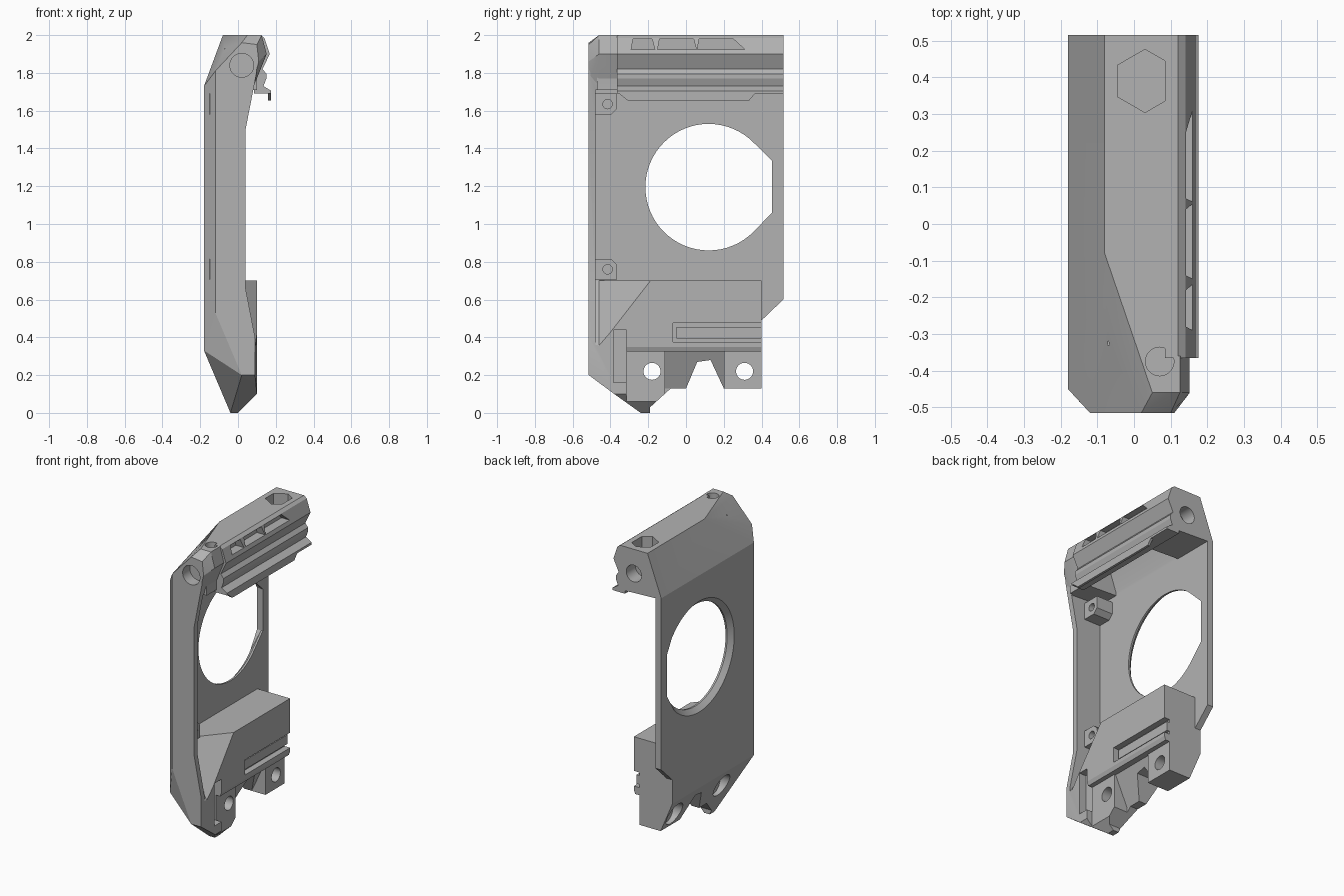
import bpy, bmesh, math
from mathutils import Vector

if "Cube" in bpy.data.objects:
    bpy.data.objects.remove(bpy.data.objects["Cube"], do_unlink=True)

grey = bpy.data.materials.new("plain_grey")
grey.use_nodes = True
grey.diffuse_color = (0.45, 0.45, 0.45, 1)
grey.node_tree.nodes["Principled BSDF"].inputs["Base Color"].default_value = grey.diffuse_color


def finish(name, bm):
    bmesh.ops.recalc_face_normals(bm, faces=bm.faces)
    me = bpy.data.meshes.new(name)
    bm.to_mesh(me)
    bm.free()
    me.materials.append(grey)
    ob = bpy.data.objects.new(name, me)
    bpy.context.collection.objects.link(ob)
    return ob


def hull(name, pts):
    bm = bmesh.new()
    for p in pts:
        bm.verts.new(p)
    res = bmesh.ops.convex_hull(bm, input=bm.verts)
    loose = [v for v in bm.verts if not v.link_faces]
    bmesh.ops.delete(bm, geom=loose, context='VERTS')
    bmesh.ops.dissolve_limit(bm, angle_limit=0.01, verts=bm.verts, edges=bm.edges)
    return finish(name, bm)


def prism(name, axis, prof, a, b):
    """Extrude a profile along one axis; profile coordinates are the other two in order."""
    bm = bmesh.new()
    def place(p):
        c = list(p)
        c.insert(axis, a)
        return c
    face = bm.faces.new([bm.verts.new(place(p)) for p in prof])
    new = bmesh.ops.extrude_face_region(bm, geom=[face])["geom"]
    move = Vector((0, 0, 0))
    move[axis] = b - a
    bmesh.ops.translate(bm, vec=move, verts=[v for v in new if isinstance(v, bmesh.types.BMVert)])
    return finish(name, bm)


def box(name, x, y, z):
    return prism(name, 2, [(x[0], y[0]), (x[1], y[0]), (x[1], y[1]), (x[0], y[1])], *z)


def ring(c, r, n=40, start=0.0, sweep=math.tau):
    return [(c[0] + r * math.cos(start + sweep * i / n),
             c[1] + r * math.sin(start + sweep * i / n)) for i in range(n)]


def cut(target, *cutters):
    for c in cutters:
        mod = target.modifiers.new("cut", 'BOOLEAN')
        mod.operation = 'DIFFERENCE'
        mod.solver = 'EXACT'
        mod.object = c
        bpy.context.view_layer.update()
        dg = bpy.context.evaluated_depsgraph_get()
        me = bpy.data.meshes.new_from_object(target.evaluated_get(dg))
        target.modifiers.clear()
        target.data = me
        bpy.data.objects.remove(c, do_unlink=True)


# Faceted outer body
back = [(-.18, .33), (-.18, 1.73), (-.08, 2), (.10, 2), (.10, .10), (0, 0), (-.04, 0)]
front = [(-.12, .53), (-.12, 1.81), (.02, 1.96), (.10, 1.95), (.09, .2), (.02, .2)]
body = hull("side_shell",
            [(x, .515, z) for x, z in back] + [(x, -.515, z) for x, z in front] +
            [(-.18, -.45, .33), (-.18, -.45, 1.73), (-.08, -.08, 2), (.05, -.46, 2),
             (.10, -.46, 2), (-.04, -.24, 0), (0, -.24, 0), (.10, -.38, .10)])

# Underside outline with the notched feet
cut(body, prism("c", 0, [(-.19, -.1), (-.19, .03), (-.08, .13), (0, .13), (.06, .27), (.13, .28),
                         (.20, .13), (.40, .13), (.40, .49), (.515, .60), (.7, .60), (.7, -.1)], -1, 1))
# Open inside, head cavity and front wall edge
INNER = -.138
cut(body,
    prism("c", 1, [(INNER, .70), (INNER, 1.72), (.3, 1.70), (.3, .70)], -.48, 1),
    prism("c", 1, [(INNER, 1.6), (INNER, 1.74), (-.07, 1.93), (.085, 1.93), (.085, 1.6)], -.33, .24),
    prism("c", 1, [(.04, .66), (.04, 1.5), (.11, 1.86), (.3, 1.86), (.3, .35), (.10, .35)], -.6, -.47),
    box("c", (INNER, 1), (.40, 1), (.3, .8)))
# Slanted front of the lower box
cut(body, hull("c", [(INNER, -.48, .71), (INNER, -.46, .71), (.10, -.18, .71), (.3, .05, .71),
                     (.3, -.48, .71), (.10, -.46, .35), (.3, -.46, .35), (.3, -.48, .35), (.10, -.48, .35)]))
# Recess under the lower box, with sloped middle, notch and side slot
cut(body,
    prism("c", 1, [(.06, -.1), (.06, .325), (.09, .325), (.10, .35), (.3, .35), (.3, -.1)], -.315, 1),
    prism("c", 1, [(.07, .325), (.05, .325), (-.04, .13), (-.04, -.1), (.3, -.1), (.3, .325)], -.11, .20),
    box("c", (.05, 1), (-.385, -.315), (.16, .44)),
    box("c", (.06, 1), (-.07, 1), (.375, .475)))

# Large round opening with a flattened back and an outer bevel
def opening(grow):
    k = 1 + grow / .335
    return ring((.12, 1.195), .335 * k, 48, math.pi / 4, math.pi * 1.5) + \
        [(.357, 1.195 - .237 * k), (.455, 1.06), (.455, 1.335)]
cut(body, prism("c", 0, opening(0), -.5, 0),
    hull("c", [(-.15, y, z) for y, z in opening(0)] + [(-.19, y, z) for y, z in opening(.04)]))

# Foot holes with wide outer countersinks
for y in (-.18, .31):
    cut(body, prism("c", 0, ring((y, .22), .045, 28), -.5, .5),
        prism("c", 0, ring((y, .22), .075, 28), -.5, -.07))
# Head fastener sockets
cut(body,
    prism("c", 1, ring((.02, 1.84), .063), -.6, -.44),
    prism("c", 1, ring((.02, 1.84), .055), .42, .6),
    prism("c", 2, ring((.03, .39), .086, 6, math.pi / 2), 1.92, 2.1),
    prism("c", 2, ring((.07, -.375), .039, 28), 1.95, 2.1))

# Front cap on the outer edge of the head
cap = hull("head_corner", [(x, y, z) for y in (-.46, -.36) for x, z in
                           [(.05, 2), (.125, 2), (.152, 1.9), (.08, 1.72), (.05, 1.75)]] +
           [(.07, -.515, 1.95), (.10, -.515, 1.95), (.11, -.515, 1.86), (.08, -.515, 1.75)])
cut(cap, prism("c", 1, ring((.02, 1.84), .063), -.6, -.44),
    prism("c", 2, ring((.07, -.375), .039, 28), 1.95, 2.1))

# Ridged side rail with three windows
rail = prism("side_rail", 1, [(.085, 2), (.12, 2), (.14, 1.985), (.168, 1.90), (.13, 1.82), (.15, 1.795),
                              (.15, 1.77), (.135, 1.73), (.176, 1.705), (.176, 1.69), (.085, 1.69)], -.365, .515)
for a, b, top in ((-.29, -.165, -.18), (-.15, .055, .04), (.06, .31, .25)):
    cut(rail, prism("c", 0, [(a, 1.925), (b, 1.925), (top, 1.98), (a + .01, 1.98)], .095, .3))

lip = hull("rail_lip", [(x, y, z) for x in (.16, .176) for y, z in
                        [(-.36, 1.695), (.37, 1.695), (.335, 1.655), (-.31, 1.655)]])
bar = box("slot_bar", (.05, .08), (-.05, .40), (.395, .455))

# Screw bosses behind the front wall
bosses = []
for name, z in (("upper_boss", 1.58), ("lower_boss", .705)):
    s = 1 if z > 1 else -1
    mid = z + .055
    prof = [(-.485, mid + .055 * s), (-.365, mid + .055 * s), (-.365, mid - .025 * s),
            (-.395, mid - .055 * s), (-.485, mid - .055 * s)]
    boss = prism(name, 0, prof, -.15, -.02)
    cut(boss, prism("c", 0, ring((-.415, mid), .025, 20), -.10, .1))
    bosses.append(boss)

# Smooth curved walls, keep hard edges
for ob in [body, cap, rail, lip, bar] + bosses:
    bpy.ops.object.select_all(action='DESELECT')
    ob.select_set(True)
    bpy.context.view_layer.objects.active = ob
    bpy.ops.object.shade_smooth_by_angle(angle=math.radians(20))
